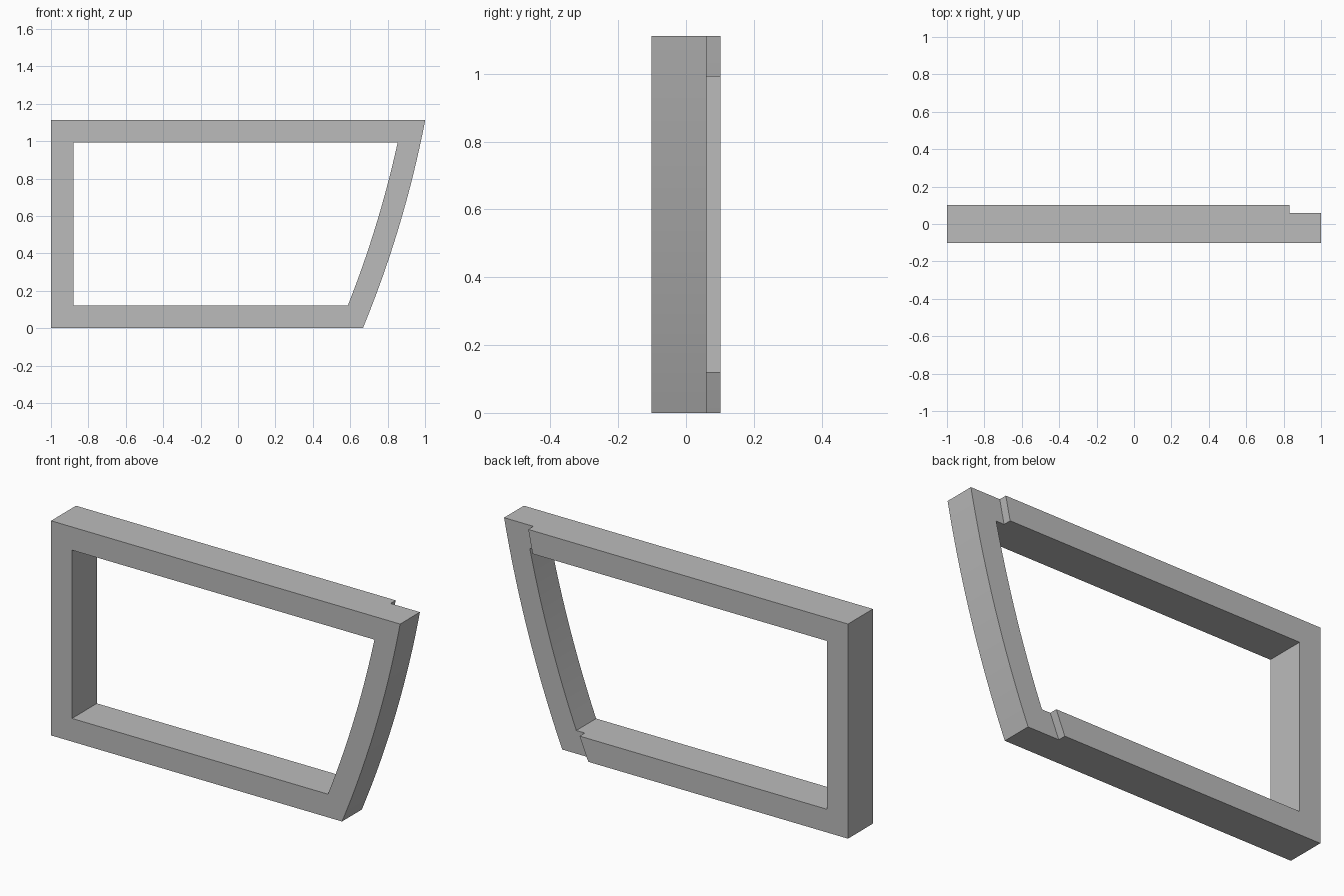
import bpy, bmesh
from math import sqrt, radians

if "Cube" in bpy.data.objects:
    bpy.data.objects.remove(bpy.data.objects["Cube"], do_unlink=True)

HEIGHT, DEPTH, BORDER = 1.112, 0.102, 0.12   # DEPTH is half the thickness
STEP_Y, STEP_INSET = 0.06, 0.165             # rebate behind the curved side
RADIUS, CX, CZ = 5.8, -4.694, 2.212          # arc of the curved side
SEGMENTS = 24


def arc(inset, z0, z1):
    """Points up the curved side, moved inwards by inset."""
    points = []
    for i in range(SEGMENTS + 1):
        z = z0 + (z1 - z0) * i / SEGMENTS
        points.append((CX + sqrt((RADIUS - inset) ** 2 - (z - CZ) ** 2), z))
    return points


def outline(inset):
    low, high = inset, HEIGHT - inset
    return [(inset - 1, low)] + arc(inset, low, high) + [(inset - 1, high)]


def make_object(name, bm):
    bmesh.ops.recalc_face_normals(bm, faces=bm.faces)
    mesh = bpy.data.meshes.new(name)
    bm.to_mesh(mesh)
    bm.free()
    obj = bpy.data.objects.new(name, mesh)
    bpy.context.collection.objects.link(obj)
    return obj


# Window frame: matching outer and inner outlines joined into a ring
bm = bmesh.new()
loops = [[bm.verts.new((x, y, z)) for x, z in outline(inset)]
         for inset, y in ((0, -DEPTH), (BORDER, -DEPTH), (BORDER, DEPTH), (0, DEPTH))]
count = len(loops[0])
for a, b in zip(loops, loops[1:] + loops[:1]):
    for i in range(count):
        j = (i + 1) % count
        bm.faces.new((a[i], a[j], b[j], b[i]))
frame = make_object("window_frame", bm)

# Rebate cutter: everything behind the step, following the curve
bm = bmesh.new()
profile = arc(STEP_INSET, -0.1, HEIGHT + 0.1) + [(1.3, HEIGHT + 0.1), (1.3, -0.1)]
face = bm.faces.new([bm.verts.new((x, STEP_Y, z)) for x, z in profile])
extruded = bmesh.ops.extrude_face_region(bm, geom=[face])
bmesh.ops.translate(bm, vec=(0, 0.2, 0),
                    verts=[v for v in extruded["geom"] if isinstance(v, bmesh.types.BMVert)])
cutter = make_object("rebate_cutter", bm)
cutter.hide_render = True

cut = frame.modifiers.new("rebate", "BOOLEAN")
cut.operation, cut.solver, cut.object = "DIFFERENCE", "EXACT", cutter
bpy.ops.object.select_all(action="DESELECT")
bpy.context.view_layer.objects.active = frame
frame.select_set(True)
bpy.ops.object.modifier_apply(modifier=cut.name)
bpy.data.objects.remove(cutter, do_unlink=True)

# Plain grey finish
grey = bpy.data.materials.new("plain_grey")
grey.use_nodes = True
colour = (0.5, 0.5, 0.5, 1)
grey.diffuse_color = colour
grey.node_tree.nodes["Principled BSDF"].inputs["Base Color"].default_value = colour
frame.data.materials.clear()
frame.data.materials.append(grey)
bpy.ops.object.shade_smooth_by_angle(angle=radians(20))
